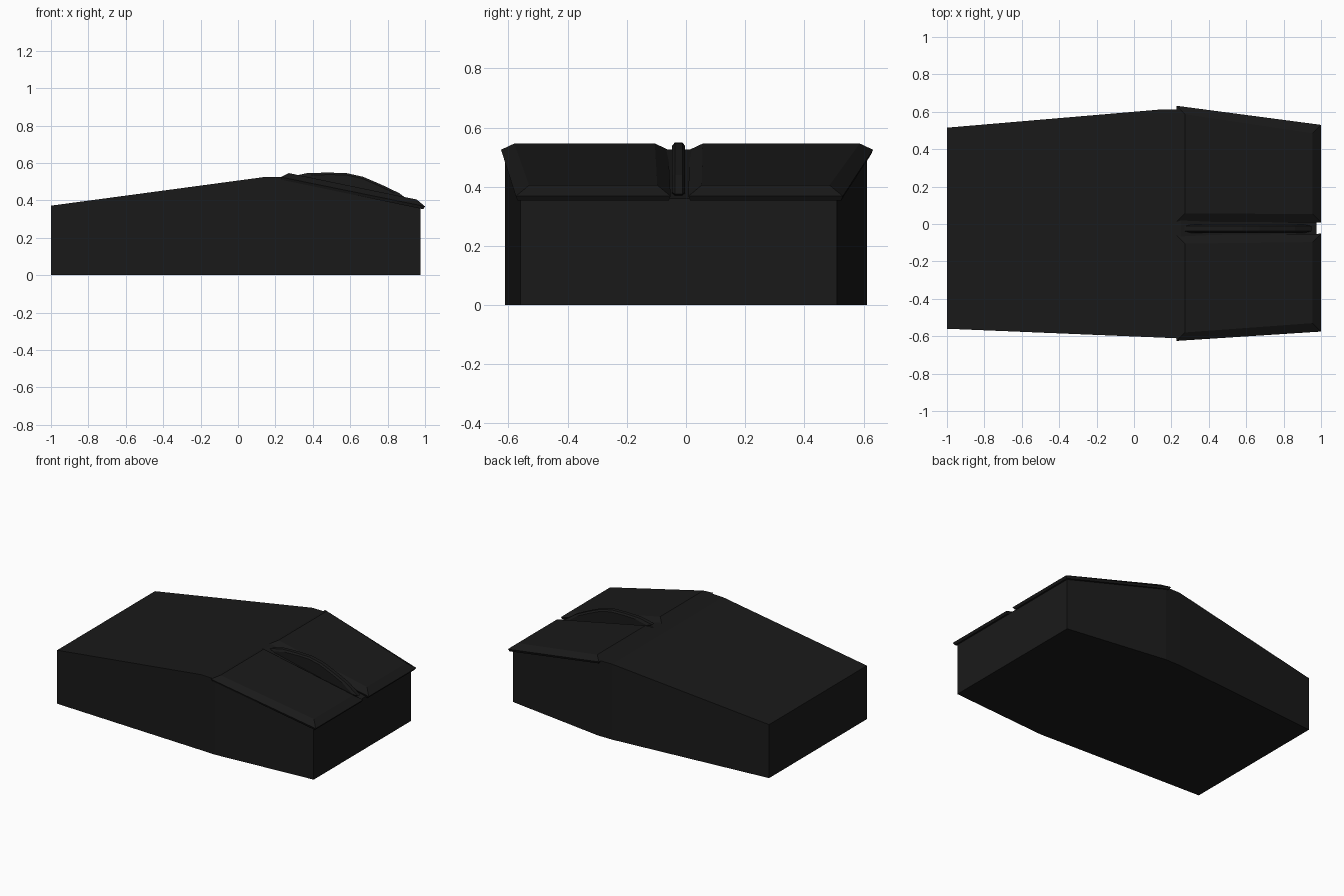
import bpy
import bmesh

if "Cube" in bpy.data.objects:
    bpy.data.objects.remove(bpy.data.objects["Cube"])


def make_object(name, loops, colour):
    """Skin a stack of equal-length vertex loops and cap both ends."""
    bm = bmesh.new()
    rings = [[bm.verts.new(v) for v in loop] for loop in loops]
    n = len(rings[0])
    for a, b in zip(rings, rings[1:]):
        for i in range(n):
            j = (i + 1) % n
            bm.faces.new((a[i], a[j], b[j], b[i]))
    bm.faces.new(rings[0][::-1])
    bm.faces.new(rings[-1])
    bmesh.ops.recalc_face_normals(bm, faces=bm.faces)
    mesh = bpy.data.meshes.new(name)
    bm.to_mesh(mesh)
    bm.free()
    mesh.materials.append(colour)
    obj = bpy.data.objects.new(name, mesh)
    bpy.context.collection.objects.link(obj)
    return obj


black = bpy.data.materials.new("black_plastic")
black.diffuse_color = (0.01, 0.01, 0.01, 1)
black.use_nodes = True
black.node_tree.nodes["Principled BSDF"].inputs["Base Color"].default_value = black.diffuse_color

# Body: cross-sections running back to front (x, y low, y high, top z)
stations = [(-1.0, -0.56, 0.515, 0.372), (0.14, -0.607, 0.612, 0.525),
            (0.25, -0.612, 0.612, 0.525), (0.975, -0.56, 0.51, 0.36)]
make_object("mouse_body", [[(x, lo, 0), (x, hi, 0), (x, hi, z), (x, lo, z)]
                           for x, lo, hi, z in stations], black)


# Buttons: sloping plates with a thin rim and a bevelled top
def button(name, back, front):
    loops = []
    for inset, xb, zb, xf, zf in [(0.006, 0.235, 0.51, 0.99, 0.353),
                                  (0.0, 0.228, 0.525, 1.0, 0.368),
                                  (0.045, 0.272, 0.546, 0.955, 0.405)]:
        loops.append([(xb, back[0] + inset, zb), (xf, front[0] + inset, zf),
                      (xf, front[1] - inset, zf), (xb, back[1] - inset, zb)])
    make_object(name, loops, black)


button("button_left", (0.012, 0.632), (0.008, 0.53))
button("button_right", (-0.625, -0.06), (-0.575, -0.052))

# Scroll wheel: a thin arched disc, narrower along its crest
crest = [(0.27, 0.525), (0.37, 0.546), (0.48, 0.549), (0.58, 0.546),
         (0.67, 0.526), (0.77, 0.483), (0.86, 0.44), (0.95, 0.375)]
under = [(0.80, 0.35), (0.60, 0.38), (0.42, 0.44)]
cx, cz = 0.6, 0.44


def wheel_ring(y, s):
    return [(cx + (x - cx) * s, y, cz + (z - cz) * s) for x, z in crest + under]


make_object("scroll_wheel", [wheel_ring(-0.047, 0.9), wheel_ring(-0.038, 1.0),
                             wheel_ring(-0.012, 1.0), wheel_ring(-0.003, 0.9)], black)
